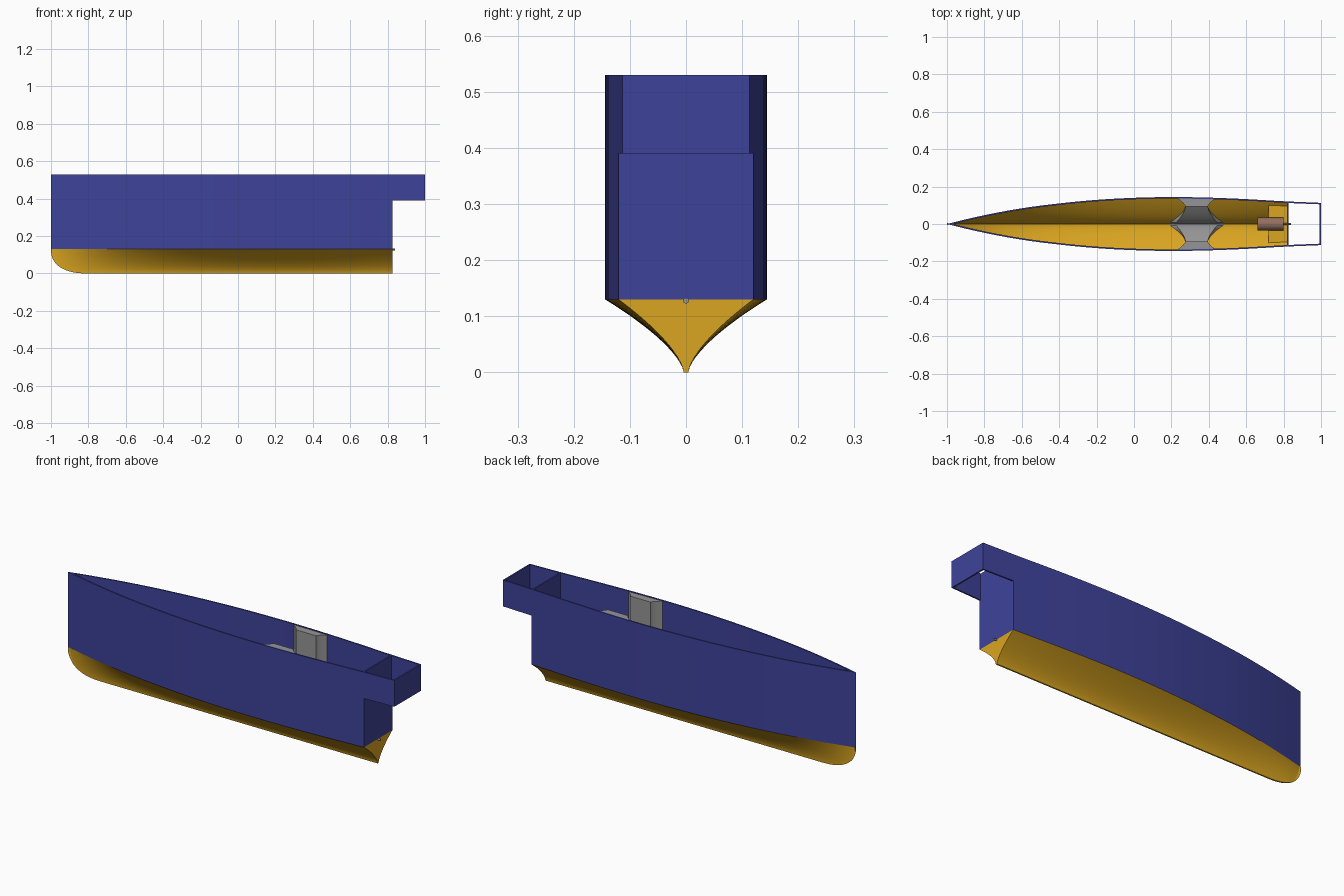
import bpy, bmesh, math
from mathutils import Matrix

cube = bpy.data.objects.get("Cube")
if cube:
    bpy.data.objects.remove(cube, do_unlink=True)

DECK, LEDGE, CHINE = 0.53, 0.39, 0.13
TRANSOM, STERN = 0.825, 1.0


def material(name, rgb):
    m = bpy.data.materials.new(name)
    m.use_nodes = True
    m.diffuse_color = (*rgb, 1)
    m.node_tree.nodes["Principled BSDF"].inputs["Base Color"].default_value = (*rgb, 1)
    return m


BLUE = material("navy_blue", (0.048, 0.055, 0.32))
GOLD = material("golden_yellow", (0.70, 0.376, 0.0145))
GREY = material("mid_grey", (0.30, 0.30, 0.30))
COPPER = material("dull_copper", (0.30, 0.16, 0.115))


def finish(name, bm, mat, thickness=0, recalc=True):
    if recalc:
        bmesh.ops.recalc_face_normals(bm, faces=bm.faces)
    mesh = bpy.data.meshes.new(name)
    bm.to_mesh(mesh)
    bm.free()
    ob = bpy.data.objects.new(name, mesh)
    bpy.context.collection.objects.link(ob)
    mesh.materials.append(mat)
    bpy.ops.object.select_all(action="DESELECT")
    ob.select_set(True)
    bpy.context.view_layer.objects.active = ob
    if thickness:
        mod = ob.modifiers.new("shell", "SOLIDIFY")
        mod.thickness, mod.offset, mod.use_even_offset = thickness, -1, True
        bpy.ops.object.modifier_apply(modifier=mod.name)
    bpy.ops.object.shade_smooth_by_angle(angle=math.radians(30))
    return ob


def box(name, lo, hi, mat):
    bm = bmesh.new()
    size = [b - a for a, b in zip(lo, hi)]
    mid = [(a + b) / 2 for a, b in zip(lo, hi)]
    bmesh.ops.create_cube(bm, size=1, matrix=Matrix.Translation(mid) @ Matrix.Diagonal((*size, 1)))
    return finish(name, bm, mat)


def rod(name, x0, x1, z, radius, mat):
    bm = bmesh.new()
    place = Matrix.Translation(((x0 + x1) / 2, 0, z)) @ Matrix.Rotation(math.pi / 2, 4, "Y")
    bmesh.ops.create_cone(bm, cap_ends=True, segments=32, radius1=radius, radius2=radius,
                          depth=x1 - x0, matrix=place)
    return finish(name, bm, mat)


# Half-breadth of the boat at evenly spaced stations, smoothly interpolated
BREADTH = [0, 0.047, 0.084, 0.110, 0.129, 0.140, 0.144, 0.141, 0.133, 0.1215, 0.113]


def breadth(x):
    f = min(max((x + 1) * 5, 0), 9.9999)
    i = int(f)
    t = f - i
    p1, p2 = BREADTH[i], BREADTH[i + 1]
    p0 = BREADTH[i - 1] if i else 2 * p1 - p2 - 0.01
    p3 = BREADTH[i + 2] if i < 9 else 2 * p2 - p1
    return p1 + 0.5 * t * (p2 - p0 + t * (2 * p0 - 5 * p1 + 4 * p2 - p3 + t * (3 * (p1 - p2) + p3 - p0)))


def keel(x):
    s = min((x + 1) / 0.2, 1)
    n = 2.4
    return CHINE * (1 - (1 - (1 - s) ** n) ** (1 / n))


def section(x, steps=14):
    """Concave cross-section from the -y chine round the keel to the +y chine."""
    b, k = breadth(x), keel(x)
    flat = min(0.004, b * 0.2)
    half = [(flat + (b - flat) * (i / steps) ** 1.5, k + (CHINE - k) * i / steps)
            for i in range(steps + 1)]
    return [(x, -y, z) for y, z in reversed(half)] + [(x, y, z) for y, z in half]


# Lower hull shell, stations crowded towards the rounded stem
N = 44
stations = [-0.9995 + (TRANSOM + 0.9995) * (i / N) ** 2 for i in range(N + 1)]
bm = bmesh.new()
rows = [[bm.verts.new(p) for p in section(x)] for x in stations]
for a, b in zip(rows, rows[1:]):
    for j in range(len(a) - 1):
        bm.faces.new((a[j], a[j + 1], b[j + 1], b[j]))
bm.normal_update()
if sum(f.normal.z * f.calc_area() for f in bm.faces) > 0:
    bmesh.ops.reverse_faces(bm, faces=bm.faces)
finish("lower_hull", bm, GOLD, 0.004, recalc=False)


# Flat closing plate and solid stern block
def hull_slab(name, x0, x1, top, mat):
    bm = bmesh.new()
    ends = []
    for x in (x0, x1):
        pts = [p for p in section(x, 28) if p[2] <= top]
        ends.append([bm.verts.new((px, py * 0.985, pz)) for px, py, pz in pts])
    a, b = ends
    bm.faces.new(a)
    bm.faces.new(b[::-1])
    for j in range(len(a)):
        k = (j + 1) % len(a)
        bm.faces.new((a[j], b[j], b[k], a[k]))
    return finish(name, bm, mat)


hull_slab("lower_transom", TRANSOM - 0.008, TRANSOM, CHINE, GOLD)
hull_slab("stern_block", 0.72, TRANSOM - 0.008, 0.12, GOLD)

# Upper side walls, running round the bow and the overhanging stern
xs = [-1 + (TRANSOM + 1) * i / 36 for i in range(37)] + [0.91, STERN]
outline = [(x, -breadth(x)) for x in xs] + [(x, breadth(x)) for x in reversed(xs[1:])]
bm = bmesh.new()
levels = [[bm.verts.new((x, y, z)) for x, y in outline] for z in (CHINE, LEDGE, DECK)]
count = len(outline)
for i in range(count):
    j = (i + 1) % count
    for low, high in zip(levels, levels[1:]):
        if low is levels[0] and max(outline[i][0], outline[j][0]) > TRANSOM + 0.001:
            continue
        bm.faces.new((low[i], low[j], high[j], high[i]))
bmesh.ops.delete(bm, geom=[v for v in bm.verts if not v.link_faces], context="VERTS")
finish("side_walls", bm, BLUE, 0.008, recalc=False)
w = breadth(TRANSOM) - 0.001
box("upper_transom", (TRANSOM - 0.008, -w, CHINE), (TRANSOM, w, DECK), BLUE)

# Grey frame: two flared pillars joined by a saddle that follows the hull
CX, INNER, OUTER = 0.335, 0.094, 0.138


def frame_station(y, pillar):
    a = abs(y)
    floor = CHINE * (a / 0.142) ** (2 / 3) + 0.004
    if a <= INNER:
        low = 0.06 + 0.095 * (1 - a / INNER) ** 1.6
    else:
        low = 0.06 + 0.047 * ((a - INNER) / 0.046) ** 1.4
    if pillar:
        return [(CX - low, y, floor), (CX + low, y, floor), (CX + low, y, DECK - 0.003), (CX - low, y, DECK - 0.003)]
    high = 0.06 + (low - 0.06) * 0.6
    return [(CX - low, y, floor), (CX + low, y, floor), (CX + high, y, floor + 0.03), (CX - high, y, floor + 0.03)]


def loft(name, ys, pillar):
    bm = bmesh.new()
    rings = [[bm.verts.new(p) for p in frame_station(y, pillar)] for y in ys]
    for a, b in zip(rings, rings[1:]):
        for j in range(4):
            bm.faces.new((a[j], a[(j + 1) % 4], b[(j + 1) % 4], b[j]))
    bm.faces.new(rings[0])
    bm.faces.new(rings[-1])
    return finish(name, bm, GREY)


loft("frame_saddle", [INNER * i / 12 for i in range(-12, 13)], False)
for side, name in ((-1, "right_frame_pillar"), (1, "left_frame_pillar")):
    loft(name, [side * (INNER + (OUTER - INNER) * i / 8) for i in range(9)], True)

# Motor and its shaft through the transom
rod("motor", 0.66, 0.80, 0.128, 0.035, COPPER)
rod("motor_shaft", 0.78, 0.84, 0.128, 0.005, GREY)
